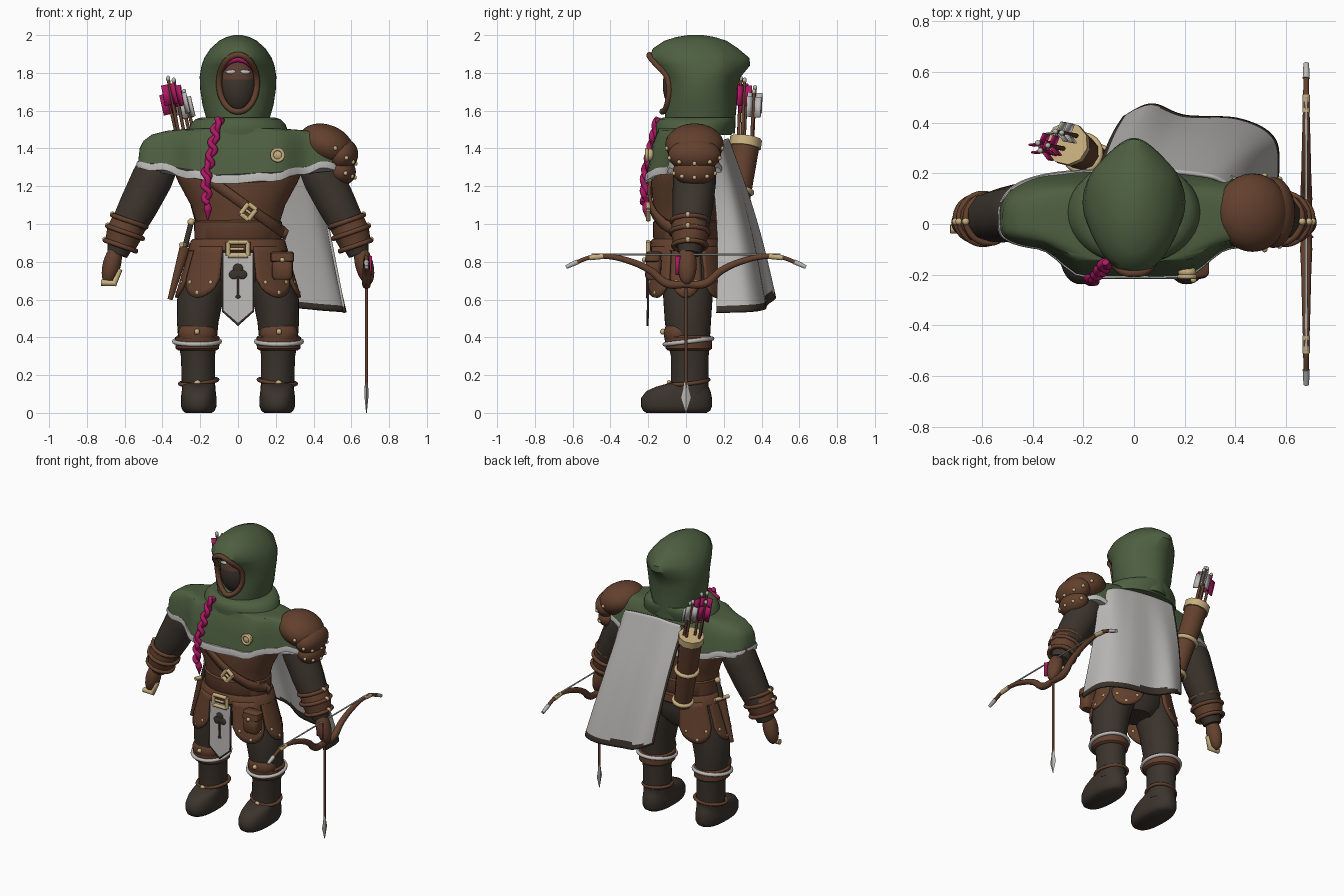
import bpy, bmesh, math
from math import sin, cos, pi, radians
from mathutils import Vector, Matrix

cube = bpy.data.objects.get("Cube")
if cube:
    bpy.data.objects.remove(cube, do_unlink=True)


def material(name, *rgb):
    m = bpy.data.materials.new(name)
    m.use_nodes = True
    m.diffuse_color = (*rgb, 1)
    bsdf = next(n for n in m.node_tree.nodes if n.type == 'BSDF_PRINCIPLED')
    bsdf.inputs["Base Color"].default_value = (*rgb, 1)
    return m


GREEN = material("forest green cloth", .075, .115, .052)
DARK = material("dark brown cloth", .045, .034, .026)
BROWN = material("brown leather", .125, .052, .027)
PALE = material("pale grey cloth", .5, .49, .475)
TAN = material("tan brass", .58, .43, .21)
PINK = material("magenta", .42, .01, .125)
SKIN = material("brown skin", .1, .045, .03)


def link(name, data, mats):
    ob = bpy.data.objects.new(name, data)
    bpy.context.collection.objects.link(ob)
    for m in mats:
        data.materials.append(m)
    return ob


def finish(name, bm, mats, rule=None):
    bmesh.ops.recalc_face_normals(bm, faces=bm.faces)
    if rule:
        for f in bm.faces:
            f.material_index = int(rule(f.calc_center_median()))
    me = bpy.data.meshes.new(name)
    bm.to_mesh(me)
    bm.free()
    return link(name, me, mats)


def loft(name, rings, mat, n=40, power=2, warp=None):
    """Stack of horizontal rounded rings: (z, cx, cy, rx, ry)."""
    bm, rows = bmesh.new(), []
    for z, cx, cy, rx, ry in rings:
        row = []
        for i in range(n):
            c, s = cos(2 * pi * i / n), sin(2 * pi * i / n)
            p = Vector((cx + rx * math.copysign(abs(c) ** (2 / power), c),
                        cy + ry * math.copysign(abs(s) ** (2 / power), s), z))
            row.append(bm.verts.new(warp(p) if warp else p))
        rows.append(row)
    for a, b in zip(rows, rows[1:]):
        for i in range(n):
            j = (i + 1) % n
            bm.faces.new((a[i], a[j], b[j], b[i]))
    bm.faces.new(rows[0])
    bm.faces.new(rows[-1])
    return finish(name, bm, [mat])


def front_y(rings, x, z):
    """Front surface of a loft at x, z."""
    for a, b in zip(rings, rings[1:]):
        if a[0] <= z <= b[0]:
            t = (z - a[0]) / (b[0] - a[0])
            cx, cy, rx, ry = [p + (q - p) * t for p, q in zip(a[1:], b[1:])]
            return cy - ry * math.sqrt(max(0, 1 - (x / rx) ** 2))


def sheet(name, f, nu, nv, mats, thick=.012, rule=None):
    bm = bmesh.new()
    g = [[bm.verts.new(f(u / nu, v / nv)) for u in range(nu + 1)] for v in range(nv + 1)]
    for v in range(nv):
        for u in range(nu):
            bm.faces.new((g[v][u], g[v][u + 1], g[v + 1][u + 1], g[v + 1][u]))
    ob = finish(name, bm, mats, rule)
    mod = ob.modifiers.new("thickness", 'SOLIDIFY')
    mod.thickness, mod.offset = thick, 0
    return ob


def ball(name, at, size, mat, tilt=0, seg=24, mats=None, rule=None):
    bm = bmesh.new()
    m = Matrix.Translation(at) @ Matrix.Rotation(radians(tilt), 4, 'Y') @ Matrix.Diagonal((*size, 1))
    bmesh.ops.create_uvsphere(bm, u_segments=seg, v_segments=seg // 2, radius=1, matrix=m)
    return finish(name, bm, mats or [mat], rule)


def stud(at, r=.014):
    ball("stud", at, (r, r, r), TAN, seg=10)


def tube(name, pts, radii, mat, closed=False, kind='BEZIER'):
    cu = bpy.data.curves.new(name, 'CURVE')
    cu.dimensions, cu.bevel_depth, cu.bevel_resolution = '3D', 1, 3
    cu.use_fill_caps, cu.resolution_u = True, 6
    sp = cu.splines.new(kind)
    knots = sp.bezier_points if kind == 'BEZIER' else sp.points
    knots.add(len(pts) - 1)
    for i, (k, p) in enumerate(zip(knots, pts)):
        k.co = p if kind == 'BEZIER' else (*p, 1)
        k.radius = radii[i] if isinstance(radii, (list, tuple)) else radii
        if kind == 'BEZIER':
            k.handle_left_type = k.handle_right_type = 'AUTO'
    sp.use_cyclic_u = closed
    return link(name, cu, [mat])


def hoop(name, at, axis, rx, ry, r, mat):
    q = Vector(axis).to_track_quat('Z', 'Y')
    pts = [Vector(at) + q @ Vector((rx * cos(t), ry * sin(t), 0)) for t in [i * pi / 6 for i in range(12)]]
    return tube(name, pts, r, mat, True)


# Hood with a face opening
hood_rings = [(1.48, 0, .08, .16, .18), (1.56, 0, .075, .168, .187), (1.63, 0, .08, .188, .188), (1.71, 0, .08, .2, .188),
              (1.78, 0, .085, .203, .205), (1.84, 0, .085, .193, .255), (1.88, 0, .07, .178, .265),
              (1.93, 0, .05, .145, .225), (1.97, 0, .05, .1, .165), (1.99, 0, .05, .06, .1), (2, 0, .05, .02, .04)]


def pinch(p):
    p.x *= 1 - 2.5 * max(0, p.y - .2)
    return p


hood = loft("hood", hood_rings, GREEN, 48, 2, pinch)
cutter = ball("hood_cutter", (0, -.14, 1.745), (.1, .22, .15), GREEN, seg=32)
cutter.hide_render = True
cut = hood.modifiers.new("opening", 'BOOLEAN')
cut.object, cut.operation, cut.solver = cutter, 'DIFFERENCE', 'EXACT'
bpy.context.view_layer.objects.active = hood
bpy.ops.object.modifier_apply(modifier="opening")
bpy.data.objects.remove(cutter, do_unlink=True)
oval = [(.1 * cos(t), 1.745 + .15 * sin(t)) for t in [i * pi / 10 for i in range(20)]]
tube("hood_rim", [(x, min(front_y(hood_rings, x, z) - .004, -.125 + .4 * abs(x)), z) for x, z in oval], .016, BROWN, True)

# Face, mask, eyes and fringe
ball("head", (0, -.015, 1.735), (.105, .108, .16), None, seg=32, mats=[SKIN, DARK], rule=lambda c: c.z < 1.765)
for s in (-1, 1):
    ball("eye", (s * .036, -.104, 1.805), (.03, .01, .012), PALE, seg=12)
    tube("fringe", [(0, -.1, 1.875), (s * .045, -.1, 1.86), (s * .085, -.07, 1.81)], [.018, .016, .008], PINK)


# Shoulder mantle: full over the chest, narrow over the arms, with a pale hem
def drape(p):
    k = min(1, max(0, (1.5 - p.z) / .2))
    p.z -= k * (.075 * max(0, 1 - (p.x / .42) ** 2) + .008 * sin(p.x * 38))
    if p.y < 0:
        t = min(1, max(0, (abs(p.x) - .2) / .18))
        p.y *= 1 - .48 * t * t * (3 - 2 * t)
    return p


loft("collar", [(1.47, 0, .04, .27, .2), (1.5, 0, .045, .262, .205), (1.53, 0, .05, .25, .21),
                (1.555, 0, .06, .225, .2), (1.565, 0, .07, .19, .19)], GREEN, 48)
loft("mantle", [(1.505, 0, 0, .24, .15), (1.495, 0, 0, .37, .15), (1.475, 0, 0, .455, .16),
                (1.44, 0, 0, .5, .178), (1.4, 0, 0, .52, .19), (1.31, 0, 0, .53, .21)], GREEN, 72, 3.2, drape)
loft("mantle_hem", [(1.325, 0, 0, .533, .213), (1.315, 0, 0, .538, .218), (1.29, 0, 0, .536, .218)], PALE, 72, 3.2, drape)
ball("brooch", (.21, -.19, 1.365), (.036, .025, .034), TAN)
hoop("brooch_ring", (.21, -.208, 1.365), (0, 1, 0), .03, .03, .009, TAN)

# Braid made of two twisted strands
for k in (0, pi):
    path = [(-.1 - .065 * min(1, t * 1.6) + .012 * cos(t * 24 + k) + .008 * sin(t * 38),
             -.15 - .07 * min(1, t * 1.5) + .01 * sin(t * 24 + k), 1.56 - .45 * t) for t in [i / 30 for i in range(31)]]
    tube("braid_strand", path, .015, PINK)
tube("braid_tip", [(-.165, -.215, 1.12), (-.16, -.21, 1.08), (-.16, -.205, 1.02)], [.012, .022, .003], PINK)

# Torso, waist wrap, belt and hips
torso_rings = [(.8, 0, 0, .23, .15), (.92, 0, 0, .22, .16), (1.02, 0, 0, .225, .165), (1.1, 0, 0, .25, .175),
               (1.22, 0, 0, .315, .185), (1.3, 0, 0, .35, .17), (1.42, 0, .02, .3, .13)]
loft("torso", torso_rings, BROWN)
loft("waist_wrap", [(.9, 0, 0, .22, .165), (.91, 0, 0, .23, .173), (1.01, 0, 0, .233, .175), (1.02, 0, 0, .22, .165)], BROWN)
loft("belt", [(.85, 0, 0, .255, .18), (.86, 0, 0, .265, .19), (.91, 0, 0, .25, .187), (.92, 0, 0, .24, .177)], BROWN)
loft("hips", [(.66, 0, .01, .1, .1), (.72, 0, .01, .2, .14), (.8, 0, 0, .235, .155), (.88, 0, 0, .23, .155)], DARK)


def strap_point(u, v):
    x, z = -.2 + .46 * u + .02 * (v - .5), 1.27 - .33 * u + .05 * (v - .5)
    return (x, front_y(torso_rings, x, z) - .014, z)


sheet("chest_strap", strap_point, 20, 2, [BROWN], .018)


def buckle(name, at, w, h, tilt):
    m = Matrix.Translation(at) @ Matrix.Rotation(radians(tilt), 4, 'Y')
    pts = [m @ Vector((sx * w, 0, sz * h)) for sx, sz in ((-1, -1), (1, -1), (1, 1), (-1, 1))]
    for a, b in zip(pts, pts[1:] + pts[:1]):
        tube(name, [a, b], .013, TAN, kind='POLY')
    tube(name + "_pin", [m @ Vector((-w, 0, 0)), m @ Vector((w * .6, 0, 0))], .008, TAN, kind='POLY')


buckle("belt_buckle", (0, -.2, .868), .052, .036, 0)
buckle("strap_buckle", (.055, -.2, 1.065), .026, .034, 38)

# Tabard with a dark border and a leaf emblem
sheet("tabard", lambda u, v: ((u - .5) * .17, -.195 - .008 * v, .85 - v * (.39 - .9 * abs(u - .5) * .17)), 20, 24,
      [PALE, DARK], .01, lambda c: abs(c.x) > .073 or c.z < .478 + .9 * abs(c.x))
for x, z in ((0, .765), (-.021, .733), (.021, .733), (0, .735)):
    ball("emblem_leaf", (x, -.205, z), (.027, .006, .025), DARK, seg=16)
tube("emblem_stem", [(0, -.206, .73), (0, -.207, .62)], .006, DARK, kind='POLY')
ball("emblem_foot", (0, -.206, .615), (.014, .006, .009), DARK, seg=12)

# Hip panels, pouch
for s in (-1, 1):
    for mid in (-48, 0, 50):
        def panel(u, v):
            a = radians(mid + (u - .5) * 46)
            drop = v * (.17 + .1 * sin(pi * u) ** .6)
            return (s * (.245 + .3 * drop) * cos(a), (.185 + .12 * drop) * sin(a), .88 - drop)
        sheet("hip_panel", panel, 10, 8, [BROWN], .018)
        for u in (.2, .8):
            stud(panel(u, .78))
        stud(panel(.5, .9))
for name, z, h, r in (("pouch", .765, .06, .055), ("pouch_flap", .825, .03, .062)):
    loft(name, [(z - h, .235, -.175, r * .8, .03), (z - h * .7, .235, -.175, r, .042),
                (z + h * .7, .235, -.17, r, .042), (z + h, .235, -.17, r * .8, .03)], BROWN, 24, 3.5)
stud((.235, -.22, .81))

# Legs, knee guards and boots
for s in (-1, 1):
    loft("leg", [(.9, s * .11, .01, .1, .13), (.75, s * .155, .01, .135, .138), (.6, s * .2, .01, .122, .13),
                 (.48, s * .213, .01, .11, .122), (.36, s * .215, .015, .1, .11), (.3, s * .212, .02, .09, .1),
                 (.1, s * .208, .02, .088, .1)], DARK, 32)
    loft("knee_wrap", [(.33, s * .215, .015, .1, .11), (.34, s * .215, .015, .115, .122), (.4, s * .215, .012, .118, .126),
                       (.41, s * .215, .012, .105, .115)], BROWN, 32)
    ball("knee_pad", (s * .217, -.04, .42), (.1, .078, .078), BROWN)
    stud((s * .217, -.122, .43), .016)
    hoop("knee_band", (s * .217, .013, .378), (0, -.12, 1), .12, .126, .012, PALE)
    hoop("ankle_strap", (s * .208, .02, .165), (s * .1, -.1, 1), .093, .104, .011, BROWN)
    ball("ankle_buckle", (s * .215, -.09, .16), (.018, .012, .014), TAN, seg=12)
    loft("boot", [(0, s * .208, -.05, .07, .16), (.012, s * .208, -.05, .085, .178), (.035, s * .208, -.05, .094, .188),
                  (.08, s * .208, -.05, .094, .187), (.115, s * .208, -.04, .09, .17), (.138, s * .208, -.02, .087, .14),
                  (.155, s * .208, .01, .086, .11)], DARK, 40, 2.3)

# Arms, bracers and gloves
for s in (-1, 1):
    tube("arm", [(s * x, y, z) for x, y, z in ((.38, .045, 1.4), (.455, .045, 1.24), (.525, .035, 1.1), (.6, .025, .95), (.64, .02, .84))],
         [.1, .115, .108, .092, .058], DARK)
    tube("bracer", [(s * .578, .02, 1.01), (s * .602, .02, .95), (s * .625, .015, .88)], [.095, .1, .084], BROWN)
    for x, z, r in ((.575, 1.015, .094), (.597, .955, .098), (.622, .885, .086)):
        hoop("bracer_band", (s * x, .02, z), (s * .35, 0, -1), r, r, .013, BROWN)
        stud((s * (x + r * .95), .01, z + r * .38), .016)
    ball("glove", (s * .668, .005, .785), (.048, .052, .11), BROWN, -s * 14)
tube("finger_guard", [(-.725, -.02, .69), (-.655, -.02, .685), (-.625, -.01, .76)], [.018, .018, .014], TAN, kind='POLY')

# Layered shoulder guard on the left shoulder
for x, z, size, tilt in ((.468, 1.42, (.15, .155, .105), 22), (.55, 1.365, (.085, .14, .09), 32), (.545, 1.28, (.08, .115, .075), 25)):
    ball("shoulder_guard", (x, .045, z), size, BROWN, tilt, 32)
    for a in (-70, -35, 0, 35, 70):
        p = Matrix.Rotation(radians(tilt), 3, 'Y') @ Vector((size[0] * cos(radians(a)), size[1] * sin(radians(a)), 0))
        stud(p + Vector((x, .045, z)), .012)

# Cape hanging from the back over the left side, with a dark edge
cape_top = [(.4, .13, 1.38), (.32, .18, 1.42), (.2, .2, 1.44), (.08, .21, 1.45), (-.03, .22, 1.45), (-.14, .22, 1.45)]
cape_low = [(.565, .16, .53), (.555, .33, .535), (.42, .41, .545), (.2, .425, .57), (.07, .47, .61), (-.04, .42, .66)]


def along(pts, u):
    i = min(int(u * 5), 4)
    t = u * 5 - i
    a, b, c, d = [Vector(pts[min(5, max(0, i + k))]) for k in (-1, 0, 1, 2)]
    return b + ((c - a) * t + (2 * a - 5 * b + 4 * c - d) * t * t + (3 * b - a - 3 * c + d) * t ** 3) / 2


def cape_edge(c):
    return c.z < .57 + .2 * max(0, .45 - c.x) or c.x < -.12 + .12 * (1.45 - c.z)


sheet("cape", lambda u, v: along(cape_top, u).lerp(along(cape_low, u), v) + Vector((0, .02 * sin(v * pi), 0)), 50, 50,
      [PALE, DARK], .014, cape_edge)

# Quiver with arrows
base, mouth = Vector((-.14, .24, .9)), Vector((-.26, .315, 1.43))
axis = (mouth - base).normalized()
tube("quiver", [base, base.lerp(mouth, .5), mouth], [.057, .068, .076], BROWN)
tube("quiver_collar", [mouth - axis * .025, mouth + axis * .025], .085, TAN, kind='POLY')
for t, r in ((.06, .058), (.52, .068)):
    hoop("quiver_band", base.lerp(mouth, t), axis, r, r, .015, TAN)


def arrow_fletching(tip, d, mat, size):
    side = d.orthogonal().normalized()
    for k in range(3):
        out = Matrix.Rotation(k * pi * 2 / 3 + .4, 3, d) @ side
        sheet("fletching", lambda u, v: tip + d * (v - 1) * size + out * .044 * u, 1, 1, [mat], .007)


for x, y, lift, mat in ((-.37, .29, .02, PINK), (-.34, .31, .01, PINK), (-.38, .32, -.03, PINK),
                        (-.285, .36, -.05, PALE), (-.31, .365, -.03, PALE)):
    end = Vector((x, y, 1.75 + lift))
    start = mouth + Vector((x + .335, y - .33, -.05))
    tube("arrow_shaft", [start, end], .009, BROWN, kind='POLY')
    ball("arrow_nock", end, (.012, .012, .016), PALE, seg=10)
    d = (end - start).normalized()
    arrow_fletching(end - d * .03, d, mat, .11)

# Dagger on the right hip
tube("dagger_sheath", [(-.28, 0, .88), (-.36, 0, .6)], [.03, .014], BROWN, kind='POLY')
tube("dagger_grip", [(-.28, 0, .88), (-.25, 0, 1)], .015, DARK, kind='POLY')
tube("dagger_guard", [(-.3, -.05, .89), (-.26, .05, .89)], .013, TAN, kind='POLY')
ball("dagger_pommel", (-.248, 0, 1.01), (.02, .02, .02), TAN, seg=12)

# Bow and a nocked arrow in the left hand
for s in (-1, 1):
    tube("bow_limb", [(.68, s * y, z) for y, z in ((0, .68), (.1, .685), (.19, .755), (.32, .81), (.42, .828), (.5, .825), (.6, .788))],
         [.02, .024, .02, .017, .014, .012, .011], BROWN)
    tube("bow_wrap", [(.68, s * .44, .829), (.68, s * .51, .822)], .015, TAN)
    tube("bow_end", [(.68, s * .575, .799), (.68, s * .635, .772)], [.014, .011], PALE, kind='POLY')
tube("bow_string", [(.68, -.5, .838), (.68, .5, .838)], .005, PALE, kind='POLY')
tube("drawn_arrow", [(.68, 0, .84), (.68, 0, .12)], .008, BROWN, kind='POLY')
arrow_fletching(Vector((.68, -.02, .83)), Vector((0, 0, 1)), PINK, .1)
loft("arrow_head", [(0, .68, 0, .002, .002), (.08, .68, 0, .01, .028), (.12, .68, 0, .01, .018), (.17, .68, 0, .008, .01)], PALE, 4)

# Smooth shading with sharp edges kept
bpy.ops.object.select_all(action='DESELECT')
for ob in bpy.context.scene.objects:
    if ob.type == 'MESH':
        ob.select_set(True)
        bpy.context.view_layer.objects.active = ob
bpy.ops.object.shade_smooth_by_angle(angle=radians(40))
